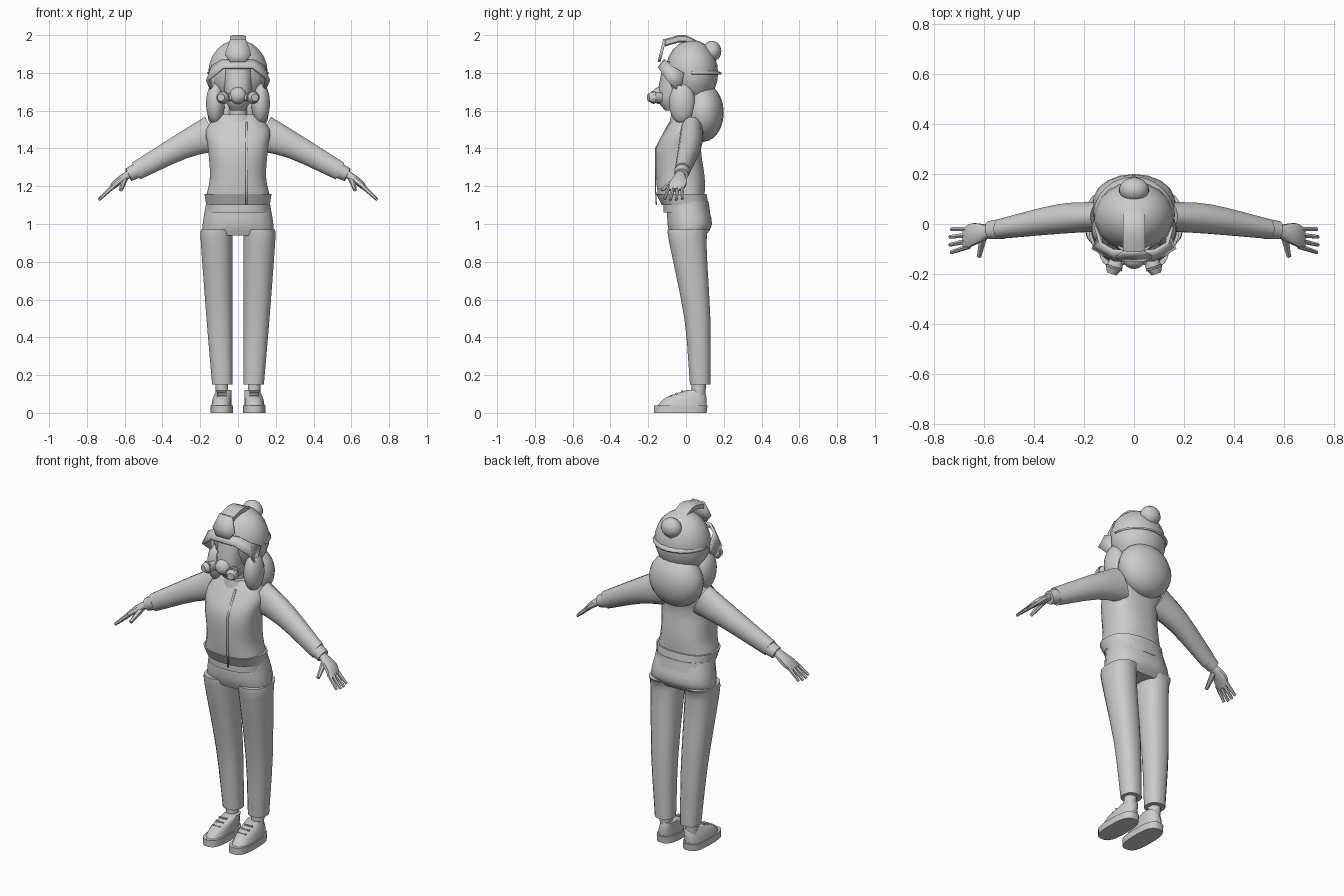
import bpy, bmesh, math
from mathutils import Vector as V

if "Cube" in bpy.data.objects:
    bpy.data.objects.remove(bpy.data.objects["Cube"])

GREY = (.6, .6, .6, 1)
grey = bpy.data.materials.new("plain grey")
grey.use_nodes = True
grey.diffuse_color = GREY
grey.node_tree.nodes["Principled BSDF"].inputs["Base Color"].default_value = GREY
RIGHT, BACK, UP = V((1, 0, 0)), V((0, 1, 0)), V((0, 0, 1))
ACROSS_ARM = (RIGHT + UP * 2).normalized()
ACROSS_HAND = (RIGHT + UP).normalized()


def finish(name, bm, mirror=False, angle=40, thickness=0):
    """Turn a bmesh into a shaded object, optionally mirrored and thickened."""
    bmesh.ops.recalc_face_normals(bm, faces=bm.faces)
    mesh = bpy.data.meshes.new(name)
    bm.to_mesh(mesh)
    bm.free()
    part = bpy.data.objects.new(name, mesh)
    bpy.context.collection.objects.link(part)
    mesh.materials.append(grey)
    if mirror:
        part.modifiers.new("Mirror", "MIRROR")
    if thickness:
        part.modifiers.new("Thickness", "SOLIDIFY").thickness = thickness
    bpy.ops.object.select_all(action="DESELECT")
    part.select_set(True)
    bpy.context.view_layer.objects.active = part
    bpy.ops.object.shade_smooth_by_angle(angle=math.radians(angle))


def spline(keys, steps):
    """Pass a smooth curve through key rows of any length."""
    keys = [V(key) for key in keys]
    ends = [keys[0] * 2 - keys[1]] + keys + [keys[-1] * 2 - keys[-2]]
    rows = []
    for a, b, c, d in zip(ends, ends[1:], ends[2:], ends[3:]):
        for step in range(steps):
            t = step / steps
            curve = (c - a) * t + (a * 2 - b * 5 + c * 4 - d) * t**2
            rows.append(b + (curve + (b * 3 - a - c * 3 + d) * t**3) / 2)
    return rows + [keys[-1]]


def loft(name, keys, u, v, sides=16, power=1, steps=3, **options):
    """Skin rings given as x, y, z, u radius, v radius; low power squares them."""
    bm = bmesh.new()
    rings = []
    for x, y, z, wide, deep in spline(keys, steps):
        ring = []
        for side in range(sides):
            turn = math.tau * (side + .5) / sides
            c, s = math.cos(turn), math.sin(turn)
            offset = u * math.copysign(abs(c)**power, c) * wide
            offset += v * math.copysign(abs(s)**power, s) * deep
            ring.append(bm.verts.new(V((x, y, z)) + offset))
        rings.append(ring)
    for low, high in zip(rings, rings[1:]):
        for side in range(sides):
            after = (side + 1) % sides
            bm.faces.new((low[side], low[after], high[after], high[side]))
    bm.faces.new(rings[0])
    bm.faces.new(rings[-1])
    finish(name, bm, **options)


def body(name, keys, inner=None, **options):
    """Upright form from rows of z, half width, front y, back y."""
    rings = [(0 if inner is None else inner + wide, (front + back) / 2, z, wide, (back - front) / 2)
             for z, wide, front, back in keys]
    loft(name, rings, RIGHT, BACK, mirror=inner is not None, **options)


def tube(name, start, end, start_radius, end_radius, sides=10, **options):
    along = (V(end) - V(start)).normalized()
    u = along.cross(UP).normalized()
    rings = [(*start, start_radius, start_radius), (*end, end_radius, end_radius)]
    loft(name, rings, u, along.cross(u), sides=sides, steps=1, **options)


def ball(name, centre, radii, **options):
    bm = bmesh.new()
    bmesh.ops.create_uvsphere(bm, u_segments=18, v_segments=12, radius=1)
    bmesh.ops.scale(bm, vec=radii, verts=bm.verts)
    bmesh.ops.translate(bm, vec=centre, verts=bm.verts)
    finish(name, bm, **options)


def sheet(name, *rows, **options):
    """Thin plate through rows of points."""
    bm = bmesh.new()
    grid = [[bm.verts.new(point) for point in row] for row in rows]
    for upper, lower in zip(grid, grid[1:]):
        for i in range(len(upper) - 1):
            bm.faces.new((upper[i], upper[i + 1], lower[i + 1], lower[i]))
    finish(name, bm, **options)


# Trousers
body("trouser_hips", [(.94, .19, -.08, .1), (1, .19, -.1, .14), (1.12, .17, -.1, .11)], power=.8)
body("trouser_leg", [(.15, .055, .02, .13), (.5, .07, -.01, .13), (.9, .085, -.09, .11),
                     (.97, .085, -.1, .13)], inner=.028, power=.85)

# Shirt and jacket
body("shirt_hem", [(1.06, .17, -.12, .13), (1.12, .17, -.12, .12)], sides=20, power=.85)
body("jacket_hem", [(1.1, .17, -.13, .12), (1.16, .18, -.16, .11)], sides=20, power=.85)
body("jacket_body", [(1.15, .17, -.15, .1), (1.25, .15, -.16, .1), (1.4, .16, -.16, .08),
                     (1.5, .17, -.11, .1), (1.58, .1, -.06, .08)], sides=20, power=.8)
zip_path = [(-.16, 1.1), (-.165, 1.2), (-.165, 1.4), (-.09, 1.54)]
sheet("zip_strip", *[[(x, y, z) for y, z in zip_path] for x in (.04, .05)], thickness=.006)
body("collar", [(1.53, .09, -.09, .07), (1.58, .07, -.08, .06)])
body("neck", [(1.5, .05, -.05, .05), (1.7, .05, -.05, .05)], sides=12)

# Sleeves and cuffs
loft("sleeve", [(.13, .03, 1.48, .06, .1), (.3, .02, 1.41, .06, .07), (.54, -.02, 1.28, .04, .05)],
     BACK, ACROSS_ARM, mirror=True)
tube("cuff", (.53, -.02, 1.285), (.58, -.025, 1.26), .042, .037, sides=12, mirror=True)

# Hands
loft("palm", [(.57, -.03, 1.27, .02, .02), (.64, -.04, 1.22, .045, .02), (.68, -.06, 1.18, .045, .01)],
     BACK, ACROSS_HAND, sides=10, power=.7, mirror=True)
for finger, spread in enumerate((-1.5, -.5, .5, 1.5)):
    knuckle = V((.66, -.055 + spread * .023, 1.2))
    reach = V((.08, -.013 + spread * .009, -.075)) * (1 - abs(spread) * .07)
    loft(f"finger_{finger}", [(*(knuckle + reach * t), .011 - t * .003, .013 - t * .005) for t in (0, .5, 1)],
         BACK, ACROSS_HAND, sides=6, steps=1, mirror=True)
tube("thumb", (.6, -.04, 1.24), (.62, -.13, 1.18), .018, .01, sides=6, mirror=True)

# Shoes
body("ankle", [(.08, .035, .03, .1), (.18, .035, .03, .11)], inner=.05, sides=10)
body("shoe_sole", [(0, .06, -.17, .11), (.04, .06, -.17, .115)], inner=.026, sides=20, power=.7, steps=1)
body("shoe_upper", [(.03, .055, -.16, .11), (.08, .05, -.11, .11), (.12, .04, 0, .1)], inner=.033, power=.85)
for row in range(3):
    y, z = row * .03 - .08, row * .012 + .09
    tube(f"shoe_lace_{row}", (.06, y, z), (.11, y, z), .006, .006, sides=6, mirror=True)

# Face and breathing mask
body("face", [(1.6, .04, -.11, .03), (1.67, .07, -.15, .05), (1.86, .08, -.12, .06)], sides=14, power=.8)
ball("mask_muzzle", (0, -.14, 1.68), (.045, .04, .045))
tube("filter_stem", (.02, -.14, 1.67), (.07, -.15, 1.67), .02, .02, mirror=True)
tube("filter_body", (.065, -.13, 1.67), (.08, -.18, 1.67), .026, .034, sides=12, mirror=True)
tube("filter_cap", (.08, -.17, 1.67), (.09, -.2, 1.67), .036, .02, sides=12, mirror=True)

# Hair
ball("hair_back", (0, .09, 1.59), (.165, .11, .155))
ball("hair_lock", (.12, -.02, 1.64), (.05, .07, .11), mirror=True)

# Helmet shell, brims, crest and badge
ball("helmet_shell", (0, .03, 1.8), (.16, .14, .175))
sheet("front_brim", [(0, -.12, 1.87), (.09, -.11, 1.87), (.14, -.08, 1.84), (.16, -.01, 1.8)],
      [(0, -.15, 1.83), (.08, -.15, 1.83), (.17, -.1, 1.76), (.14, -.03, 1.69)],
      thickness=.015, mirror=True, angle=25)
arc = [math.pi * step / 12 for step in range(13)]
sheet("back_brim", *[[(wide * math.cos(a), .03 + deep * math.sin(a), z) for a in arc]
                     for wide, deep, z in ((.14, .12, 1.82), (.165, .16, 1.8))], thickness=.01)
loft("helmet_crest", [(0, -.11, 1.96, .045, .02), (0, 0, 1.98, .045, .02), (0, .13, 1.9, .04, .02)],
     RIGHT, UP, sides=8, power=.5, angle=25)
sheet("front_badge", *[[(0, y, z), (wide, y, z)] for wide, y, z in
                       ((.04, -.12, 1.98), (.07, -.14, 1.9), (.04, -.15, 1.86))], thickness=.015, mirror=True)

# Round lamp at the back
ball("rear_lamp", (0, .137, 1.915), (.06, .05, .055))
body("lamp_stem", [(1.81, .025, .11, .165), (1.89, .03, .1, .16)], sides=8)
